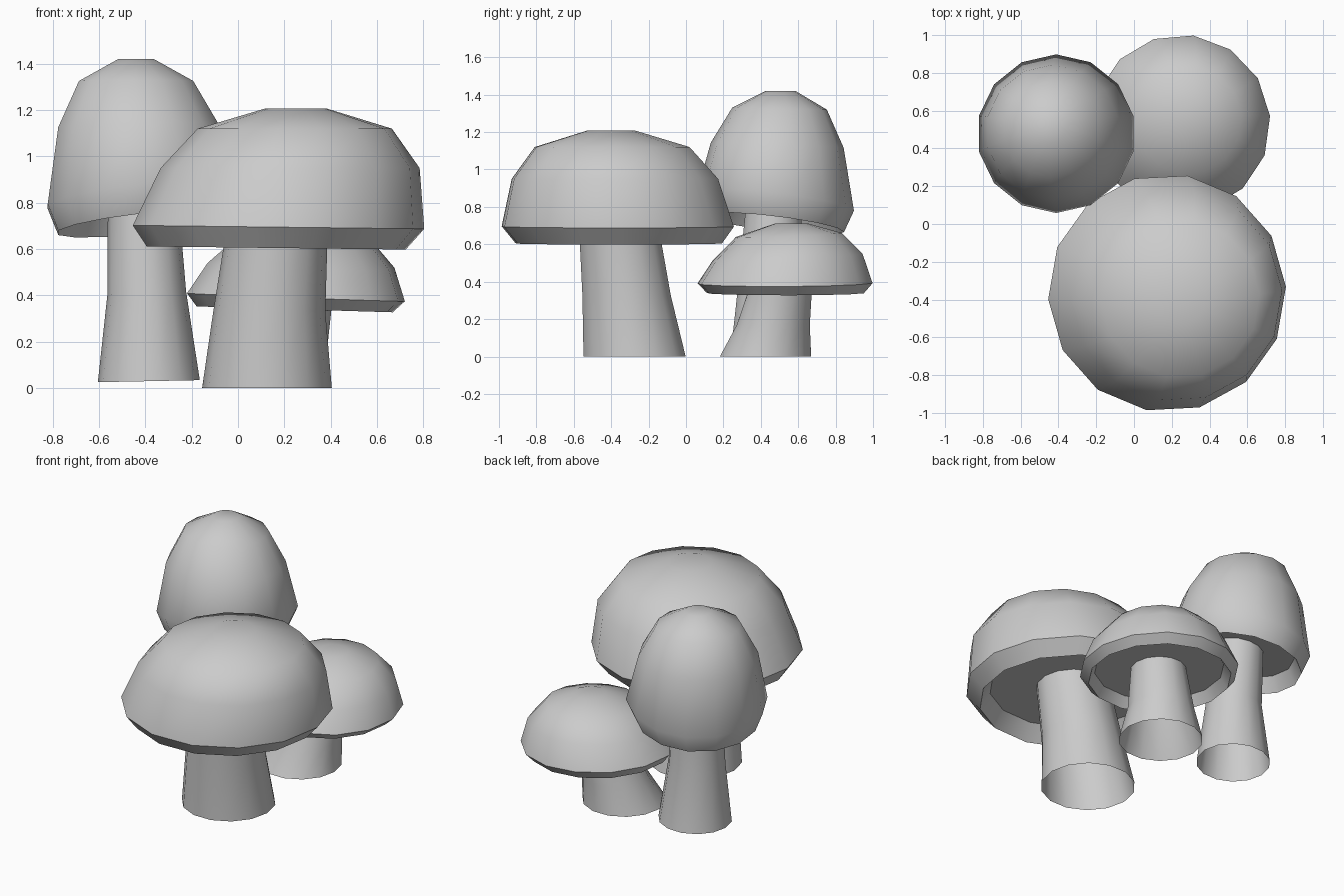
import bpy, bmesh
from math import radians, cos, sin, tau

SIDES = 14


def lathe(name, rings, phase, closed):
    """Skin a stack of rings (cx, cy, z, radius, slope_x, slope_y), bottom to top."""
    bm = bmesh.new()
    loops = []
    for cx, cy, z, r, sx, sy in rings:
        loop = []
        for i in range(SIDES):
            a = radians(phase) + tau * i / SIDES
            dx, dy = r * cos(a), r * sin(a)
            loop.append(bm.verts.new((cx + dx, cy + dy, z + sx * dx + sy * dy)))
        loops.append(loop)
    for lo, hi in zip(loops, loops[1:]):
        for i in range(SIDES):
            j = (i + 1) % SIDES
            bm.faces.new((lo[i], lo[j], hi[j], hi[i]))
    if closed:
        bm.faces.new(loops[0][::-1])
        bm.faces.new(loops[-1])
        bmesh.ops.recalc_face_normals(bm, faces=bm.faces)
    me = bpy.data.meshes.new(name)
    bm.to_mesh(me)
    bm.free()
    ob = bpy.data.objects.new(name, me)
    bpy.context.collection.objects.link(ob)
    bpy.ops.object.select_all(action='DESELECT')
    ob.select_set(True)
    bpy.context.view_layer.objects.active = ob
    bpy.ops.object.shade_smooth_by_angle(angle=radians(45))
    return ob


# cap rings run: recessed gill disc, lower lip, outer rim, dome, top
# broad mushroom at the front
lathe("broad_cap", [
    (0.18, -0.365, 0.70, 0.485, -0.012, 0.0),
    (0.165, -0.36, 0.605, 0.56, -0.012, 0.0),
    (0.175, -0.365, 0.695, 0.63, -0.012, 0.0),
    (0.225, -0.38, 0.95, 0.56, 0.0, 0.0),
    (0.245, -0.395, 1.12, 0.42, 0.0, 0.0),
    (0.25, -0.40, 1.208, 0.13, 0.0, 0.0)], 3, True)
lathe("broad_stem", [
    (0.125, -0.275, 0.0, 0.28, 0, 0),
    (0.135, -0.318, 0.33, 0.242, 0, 0),
    (0.17, -0.36, 0.70, 0.218, 0, 0)], 0, False)

# tall mushroom at the back left
lathe("tall_cap", [
    (-0.415, 0.478, 0.80, 0.325, 0.11, -0.12),
    (-0.415, 0.475, 0.71, 0.37, 0.11, -0.12),
    (-0.412, 0.478, 0.83, 0.42, 0.11, -0.12),
    (-0.43, 0.488, 1.13, 0.355, 0.02, -0.04),
    (-0.44, 0.50, 1.325, 0.253, 0.0, -0.02),
    (-0.44, 0.505, 1.42, 0.08, 0.0, 0.0)], 90, True)
lathe("tall_stem", [
    (-0.385, 0.455, 0.03, 0.22, 0.02, 0.0),
    (-0.394, 0.448, 0.41, 0.17, 0.04, 0.0),
    (-0.41, 0.47, 0.80, 0.152, 0.11, -0.12)], 0, False)

# small mushroom at the back right
lathe("small_cap", [
    (0.25, 0.53, 0.405, 0.385, -0.03, 0.0),
    (0.245, 0.53, 0.34, 0.425, -0.03, 0.0),
    (0.25, 0.53, 0.392, 0.472, -0.037, 0.005),
    (0.272, 0.543, 0.53, 0.405, -0.03, 0.05),
    (0.285, 0.55, 0.65, 0.285, -0.02, 0.04),
    (0.295, 0.565, 0.711, 0.09, 0.0, 0.0)], 5, True)
lathe("small_stem", [
    (0.15, 0.425, 0.0, 0.25, 0, 0),
    (0.185, 0.467, 0.17, 0.20, 0, 0),
    (0.244, 0.514, 0.405, 0.166, -0.03, 0)], 0, False)
